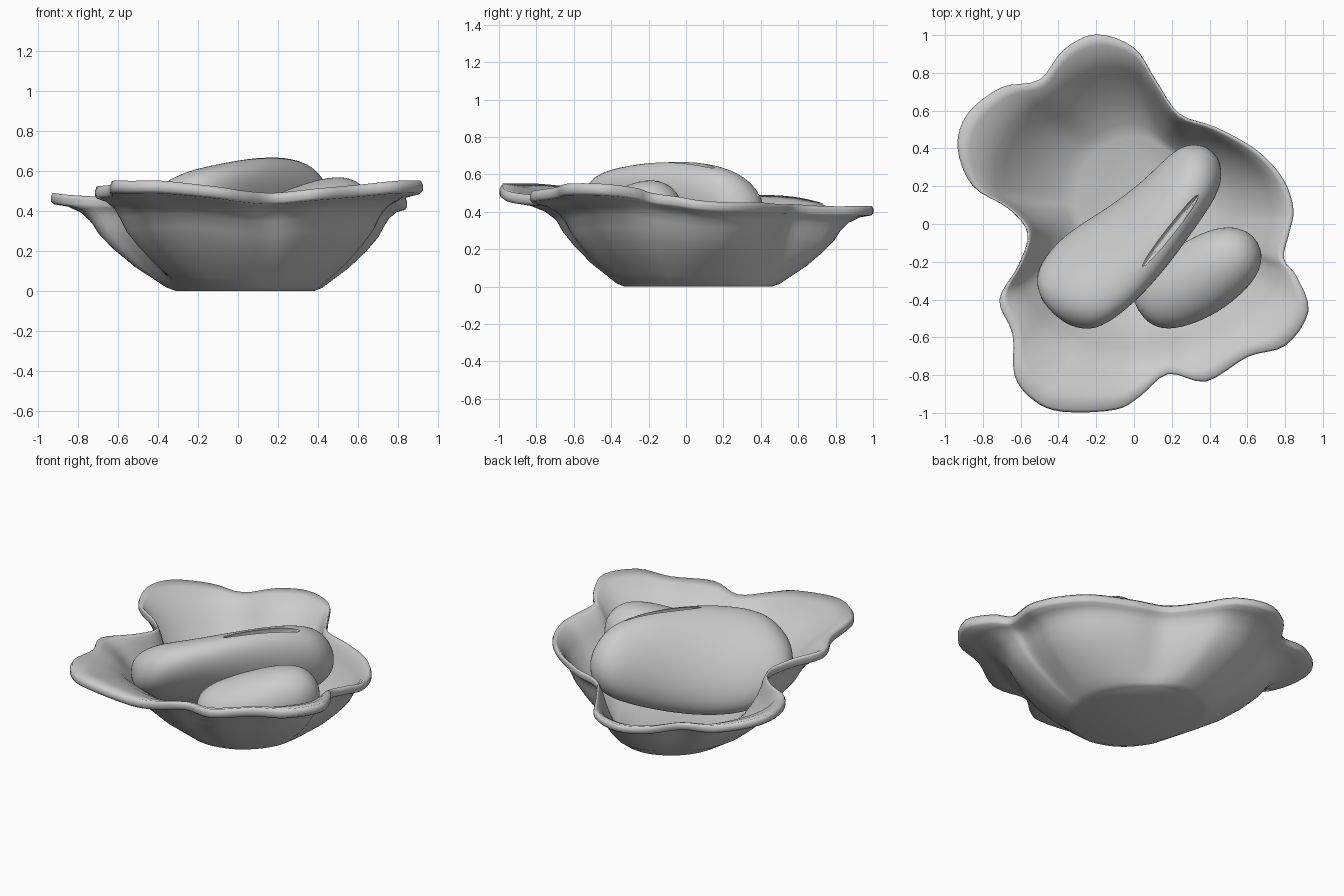
import bpy, bmesh, math
from mathutils import Vector

if "Cube" in bpy.data.objects:
    bpy.data.objects.remove(bpy.data.objects["Cube"])

grey = bpy.data.materials.new("clay grey")
grey.diffuse_color = (0.6, 0.6, 0.6, 1)
grey.use_nodes = True
grey.node_tree.nodes["Principled BSDF"].inputs["Base Color"].default_value = grey.diffuse_color


def loft(name, rings):
    """Skin a list of closed rings and cap both ends."""
    bm = bmesh.new()
    vs = [[bm.verts.new(p) for p in r] for r in rings]
    n = len(rings[0])
    for a, b in zip(vs, vs[1:]):
        for i in range(n):
            j = (i + 1) % n
            bm.faces.new((a[i], a[j], b[j], b[i]))
    bm.faces.new(vs[0])
    bm.faces.new(vs[-1])
    bmesh.ops.recalc_face_normals(bm, faces=bm.faces)
    me = bpy.data.meshes.new(name)
    bm.to_mesh(me)
    bm.free()
    me.materials.append(grey)
    for p in me.polygons:
        p.use_smooth = True
    ob = bpy.data.objects.new(name, me)
    bpy.context.collection.objects.link(ob)
    return ob


def smooth_closed(pts, sub):
    """Closed Catmull-Rom curve through the points."""
    pts = [Vector(p) for p in pts]
    n, out = len(pts), []
    for i in range(n):
        a, b, c, d = (pts[(i + k) % n] for k in (-1, 0, 1, 2))
        for k in range(sub):
            t = k / sub
            out.append(0.5 * (2 * b + (c - a) * t + (2 * a - 5 * b + 4 * c - d) * t * t
                              + (3 * b - a - 3 * c + d) * t ** 3))
    return out


# Bowl: wavy rim outline with its height
rim = smooth_closed([
    (.84, .08, .46), (.785, .24, .45), (.645, .39, .45), (.43, .51, .44),
    (.24, .58, .44), (.12, .75, .43), (.00, .93, .43), (-.20, 1.0, .43),
    (-.37, .92, .43), (-.50, .76, .43), (-.70, .72, .45), (-.88, .58, .48),
    (-.93, .40, .49), (-.85, .20, .48), (-.66, .08, .47), (-.56, -.05, .48),
    (-.61, -.22, .50), (-.71, -.40, .52), (-.64, -.58, .53), (-.63, -.80, .55),
    (-.53, -.93, .55), (-.38, -.99, .55), (-.10, -.98, .52), (.03, -.91, .50),
    (.18, -.79, .49), (.38, -.83, .51), (.60, -.70, .53), (.80, -.64, .55),
    (.92, -.46, .55), (.86, -.28, .53), (.79, -.18, .50), (.82, -.04, .48)], 4)

# Wall section: 0 = foot, 1 = wall, 2 = rim, with height as a share of the rim height
section = [(0, 0), (.12, .035), (.27, .12), (.5, .25), (.75, .43), (.92, .58), (1.02, .70),
           (1.25, .79), (1.6, .86), (1.95, .885), (2.03, .91), (2.04, .96),
           (1.97, 1.0), (1.7, .965), (1.35, .89), (1.06, .79), (.91, .67),
           (.73, .51), (.47, .32), (.2, .18), (0, .11)]


def bowl_point(p, t, h):
    ang = math.atan2(p.y, p.x)
    # the foot is drawn out towards the back left
    ext = 1 + .28 * max(0, math.cos(ang - math.radians(130))) ** 2
    foot = Vector((.06 + .32 * ext * math.cos(ang), .03 + .36 * ext * math.sin(ang), 0))
    flat = Vector((p.x, p.y, 0))
    # the wall follows the rim, but its waves are limited to a rounder body
    cap = (.83 + .11 * math.sin(ang) + .03 * math.cos(ang)) / flat.length
    wall = flat * (.93 ** -6 + cap ** -6) ** (-1 / 6)
    q = foot.lerp(wall, t) if t < 1 else wall.lerp(flat, min(t, 2) - 1)
    if t > 2:
        q += flat.normalized() * (t - 2) * .1
    q.z = h * p.z
    return q


loft("bowl", [[bowl_point(p, t, h) for p in rim] for t, h in section])


# Tubers: sheared elliptical sections
# (along, sideways, centre height, half width, half height, rise towards the side)
def tuber(name, origin, degrees, sections):
    a = math.radians(degrees)
    d = Vector((math.cos(a), math.sin(a), 0))
    n = Vector((d.y, -d.x, 0))
    rings = []
    for s, off, zc, rn, rz, rise in sections:
        c = Vector((*origin, zc)) + d * s + n * off
        ring = []
        for k in range(16):
            cs, sn = math.cos(k * math.pi / 8) * 1.02, math.sin(k * math.pi / 8) * 1.02
            ring.append(c + n * rn * cs + Vector((0, 0, rz * sn + rise * cs)))
        rings.append(ring)
    ob = loft(name, rings)
    ob.modifiers.new("round", 'SUBSURF').levels = 2
    ob.modifiers["round"].render_levels = 2
    return ob


large = tuber("large_tuber", (0, 0), 47.9, [
    (-.640, .01, .39, .07, .06, .01), (-.59, .01, .39, .18, .13, .05),
    (-.50, .01, .385, .24, .19, .11), (-.30, .02, .375, .265, .205, .17),
    (-.05, .06, .375, .225, .245, .165), (.20, .07, .395, .185, .255, .11),
    (.40, .06, .41, .17, .215, .06), (.50, .05, .40, .13, .16, .02),
    (.565, .05, .39, .05, .06, 0)])

tuber("small_tuber", (.34, -.28), 30, [
    (-.365, -.01, .29, .06, .05, 0), (-.31, 0, .30, .15, .11, 0),
    (-.18, .01, .32, .19, .16, 0), (0, .01, .355, .21, .185, 0),
    (.18, 0, .395, .19, .185, 0), (.30, 0, .405, .14, .145, 0),
    (.365, 0, .40, .05, .05, 0)])

# Split in the skin of the large tuber
bpy.ops.mesh.primitive_uv_sphere_add(segments=16, ring_count=10, location=(.19, -.04, .64))
cutter = bpy.context.object
cutter.name = "split_cutter"
cutter.scale = (.25, .025, .05)
cutter.rotation_euler = (0, 0, math.radians(52))
cutter.data.materials.append(grey)
cutter.hide_render = True
cutter.hide_set(True)
cut = large.modifiers.new("split", 'BOOLEAN')
cut.object = cutter
cut.operation = 'DIFFERENCE'
cut.solver = 'EXACT'
